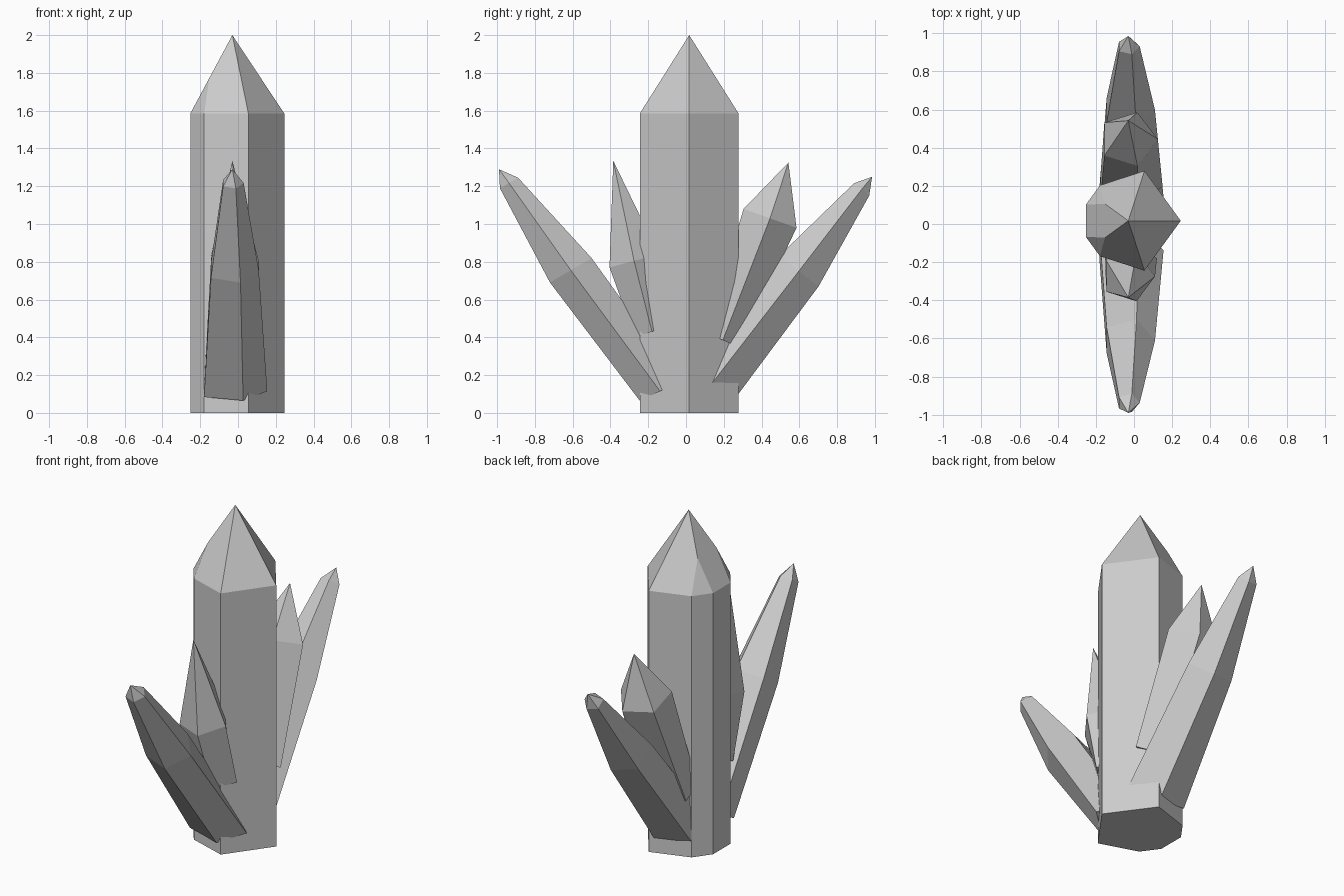
import bpy
import bmesh
from math import cos, sin, radians
from mathutils import Vector

cube = bpy.data.objects.get("Cube")
if cube:
    bpy.data.objects.remove(cube, do_unlink=True)

# Single stone colour
stone = bpy.data.materials.new("grey_stone")
stone.use_nodes = True
color = (0.6, 0.6, 0.6, 1.0)
stone.diffuse_color = color
stone.node_tree.nodes["Principled BSDF"].inputs["Base Color"].default_value = color

CENTER_X = -0.03
ANGLES = [radians(72 * i) for i in range(5)]


def finish(name, bm):
    bmesh.ops.recalc_face_normals(bm, faces=bm.faces)
    mesh = bpy.data.meshes.new(name)
    bm.to_mesh(mesh)
    bm.free()
    mesh.materials.append(stone)
    obj = bpy.data.objects.new(name, mesh)
    bpy.context.collection.objects.link(obj)
    return obj


def main_crystal():
    """Pentagonal column with a pyramid top and two chipped corners."""
    shoulder, radius = 1.585, 0.275
    center_y = 0.017
    apex = Vector((CENTER_X, center_y, 2.0))
    corners = [Vector((CENTER_X + radius * cos(a), center_y + radius * sin(a), shoulder))
               for a in ANGLES]
    points = [apex]
    ring = []
    for i, corner in enumerate(corners):
        if i in (2, 3):
            ring.append(corner.lerp(corners[i - 1], 0.24))
            ring.append(corner.lerp(corners[(i + 1) % 5], 0.24))
            points.append(corner.lerp(apex, 0.45))
        else:
            ring.append(corner)
    points += ring + [Vector((p.x, p.y, 0)) for p in ring]
    bm = bmesh.new()
    for p in points:
        bm.verts.new(p)
    bmesh.ops.convex_hull(bm, input=bm.verts)
    bmesh.ops.dissolve_limit(bm, angle_limit=radians(2), verts=bm.verts, edges=bm.edges)
    return finish("main_crystal", bm)


def side_crystal(name, rings, tip):
    """Leaning pentagonal spike; ring = center y, z, x radius, half depth y, z."""
    bm = bmesh.new()
    loops = []
    for y, z, radius, dy, dz in rings:
        loop = []
        for a in ANGLES:
            depth = sin(a) / sin(ANGLES[1])
            loop.append(bm.verts.new((CENTER_X + radius * cos(a),
                                      y + dy * depth, z + dz * depth)))
        loops.append(loop)
    top = bm.verts.new((CENTER_X, *tip))
    bm.faces.new(loops[0])
    for i in range(5):
        j = (i + 1) % 5
        for low, high in zip(loops, loops[1:]):
            bm.faces.new((low[i], low[j], high[j], high[i]))
        bm.faces.new((loops[-1][i], loops[-1][j], top))
    return finish(name, bm)


main_crystal()

# Long outer spikes
side_crystal("front_long_crystal", [
    (-0.137, 0.115, 0.185, -0.108, -0.05),
    (-0.61, 0.755, 0.14, -0.11, -0.065),
    (-0.937, 1.217, 0.06, -0.048, -0.028)], (-0.99, 1.29))
side_crystal("back_long_crystal", [
    (0.14, 0.16, 0.185, 0.115, -0.09),
    (0.597, 0.75, 0.14, 0.105, -0.08),
    (0.93, 1.183, 0.06, 0.04, -0.033)], (0.985, 1.25))

# Short inner spikes
side_crystal("front_short_crystal", [
    (-0.18, 0.43, 0.15, -0.09, -0.03),
    (-0.275, 0.805, 0.14, -0.13, -0.035)], (-0.385, 1.335))
side_crystal("back_short_crystal", [
    (0.195, 0.385, 0.18, 0.09, -0.04),
    (0.445, 1.03, 0.155, 0.14, -0.05)], (0.542, 1.325))
